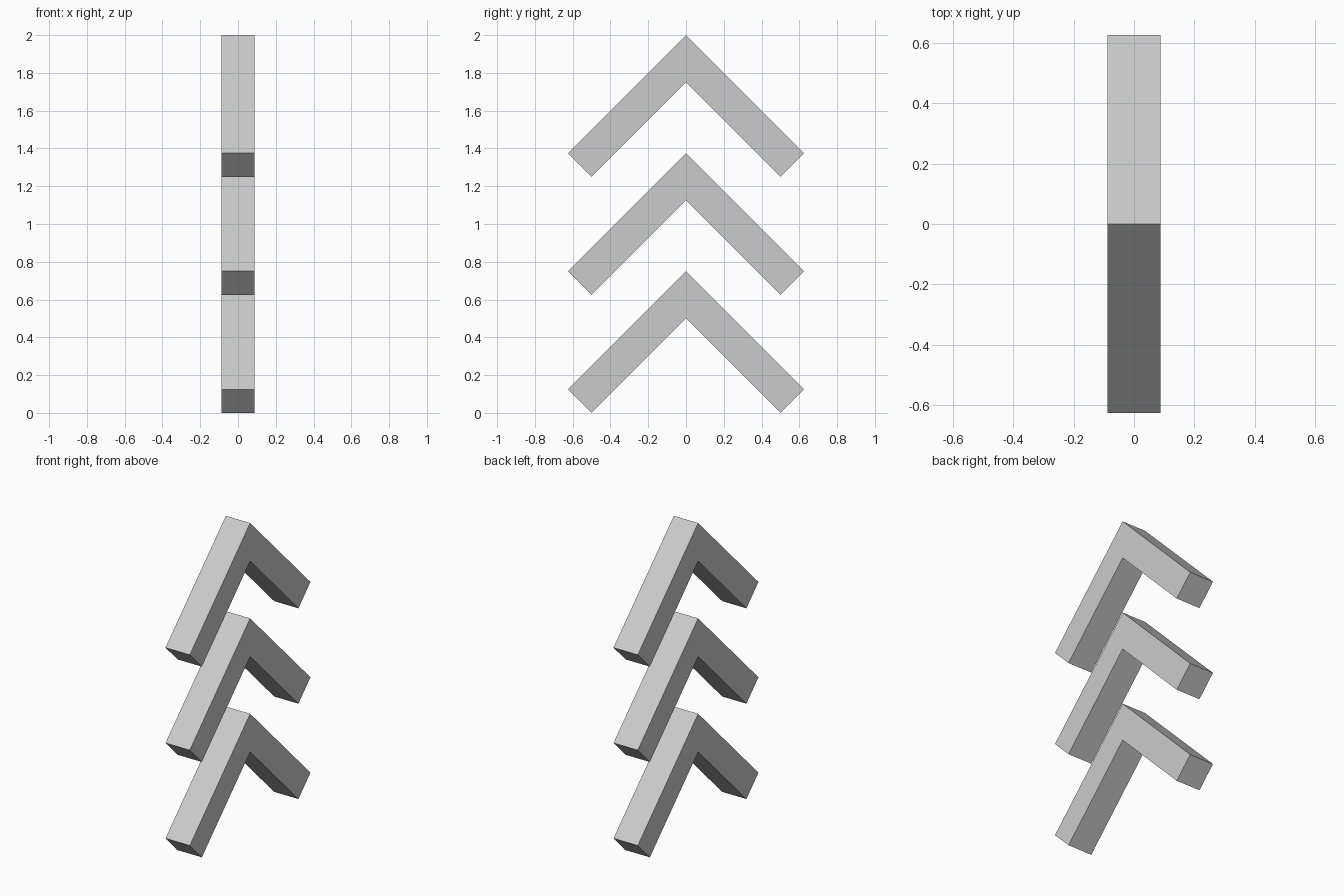
import bpy, bmesh

if "Cube" in bpy.data.objects:
    bpy.data.objects.remove(bpy.data.objects["Cube"])

HALF_WIDTH = 0.088
PITCH = 0.625
# Chevron outline in (y, z)
PROFILE = [(0, 0.75), (-0.625, 0.125), (-0.5, 0), (0, 0.5), (0.5, 0), (0.625, 0.125)]


def chevron(name, base_z):
    """Extrude the chevron outline along x into a solid bar."""
    bm = bmesh.new()
    face = bm.faces.new([bm.verts.new((-HALF_WIDTH, y, z + base_z)) for y, z in PROFILE])
    ext = bmesh.ops.extrude_face_region(bm, geom=[face], use_keep_orig=True)
    moved = [g for g in ext["geom"] if isinstance(g, bmesh.types.BMVert)]
    bmesh.ops.translate(bm, verts=moved, vec=(2 * HALF_WIDTH, 0, 0))
    bmesh.ops.recalc_face_normals(bm, faces=bm.faces[:])
    mesh = bpy.data.meshes.new(name)
    bm.to_mesh(mesh)
    bm.free()
    obj = bpy.data.objects.new(name, mesh)
    bpy.context.collection.objects.link(obj)
    return obj


# Three identical chevrons stacked upward
for i, name in enumerate(("lower_chevron", "middle_chevron", "upper_chevron")):
    chevron(name, i * PITCH)
